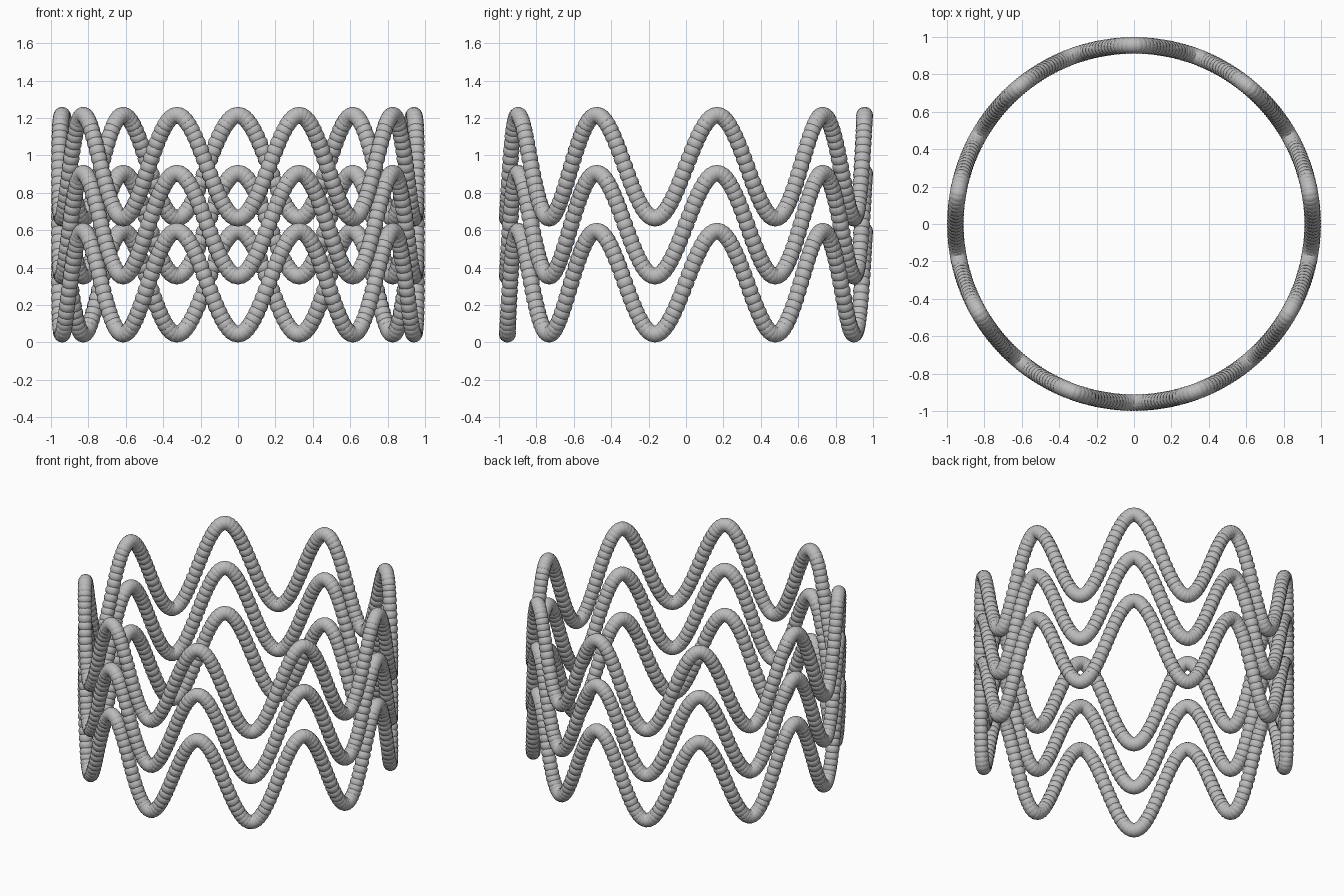
import bpy, bmesh
from math import cos, sin, radians
from mathutils import Matrix

cube = bpy.data.objects.get("Cube")
if cube:
    bpy.data.objects.remove(cube, do_unlink=True)

BEAD = 0.045              # bead radius
RING = 1.0 - BEAD         # radius of the beads' path
SWING = 0.275             # wave height to either side of its middle
WAVES = 9
LEVEL_GAP = 0.31

# Plain grey material
grey = bpy.data.materials.new("grey")
grey.use_nodes = True
colour = (0.5, 0.5, 0.5, 1)
grey.diffuse_color = colour
grey.node_tree.nodes["Principled BSDF"].inputs["Base Color"].default_value = colour

# One bead, kept as a pattern of points and faces
bm = bmesh.new()
bmesh.ops.create_uvsphere(bm, u_segments=12, v_segments=8, radius=BEAD)
bm.verts.index_update()
bead_points = [v.co.copy() for v in bm.verts]
bead_faces = [[v.index for v in f.verts] for f in bm.faces]
bm.free()

# One wavy ring: overlapping beads, one per degree, with a crest at the back
points, faces = [], []
for deg in range(360):
    a = radians(deg)
    wave = SWING * cos(WAVES * (a - radians(90)))
    place = (Matrix.Translation((RING * cos(a), RING * sin(a), wave))
             @ Matrix.Rotation(a, 4, 'Z'))
    start = len(points)
    points += [place @ p for p in bead_points]
    faces += [[start + i for i in f] for f in bead_faces]
mesh = bpy.data.meshes.new("wavy_ring")
mesh.from_pydata(points, [], faces)
mesh.shade_smooth()
mesh.materials.append(grey)

# Three identical rings stacked above each other
for level, name in enumerate(("lower_ring", "middle_ring", "upper_ring")):
    ring = bpy.data.objects.new(name, mesh)
    ring.location.z = BEAD + SWING + level * LEVEL_GAP
    bpy.context.collection.objects.link(ring)
